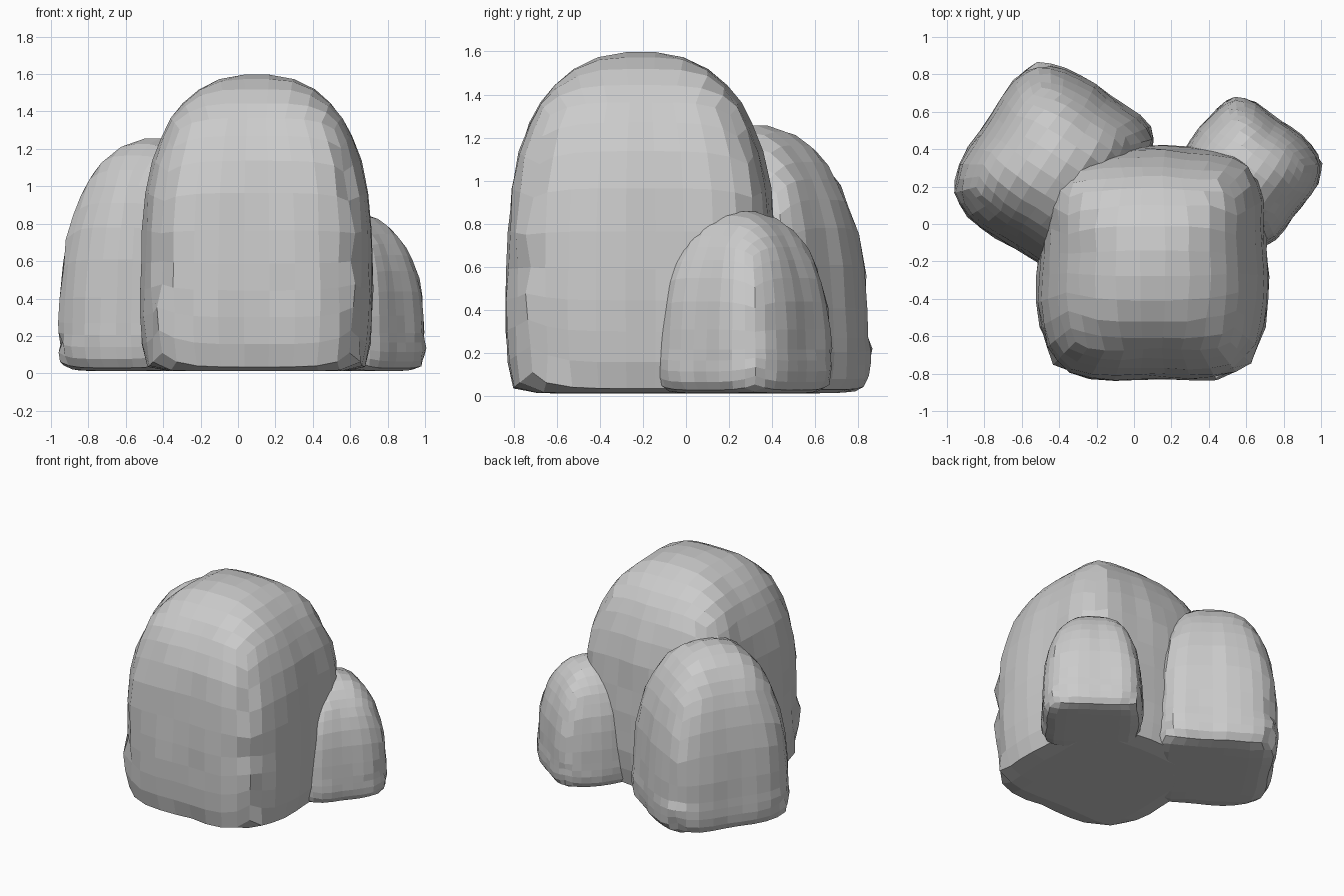
import bpy, bmesh, math, random
from mathutils import Vector, Matrix

if "Cube" in bpy.data.objects:
    bpy.data.objects.remove(bpy.data.objects["Cube"])


def boulder(name, centre, half, height, belly, angle, power, plan, foot, seed, chip):
    """Arched block: square-ish plan, domed top, flat foot, chipped upright edges."""
    rng = random.Random(seed)
    bm = bmesh.new()
    bmesh.ops.create_cube(bm, size=2)
    bmesh.ops.subdivide_edges(bm, edges=bm.edges[:], cuts=8, use_grid_fill=True)
    for v in bm.verts:
        x, y, z = v.co
        p = power if z > 0 else foot
        side = (abs(x) ** plan + abs(y) ** plan) ** (1 / plan)
        r = (side ** p + abs(z) ** p) ** (-1 / p)
        x, y, z = x * r, y * r, z * r
        # rough surface, strongest on the upright corners, with shallow upright ridges
        big, small = max(abs(x), abs(y)), min(abs(x), abs(y))
        corner = (small / big) ** 3 if big > 0.45 else 0
        k = 1 + rng.uniform(-0.01, 0.01) + corner * rng.uniform(-chip, chip)
        k += 0.012 * math.sin(7 * math.atan2(y, x) + seed)
        if z < 0:
            k *= 1 + 0.02 * math.sin(math.pi * -z) - 0.02 * z * z
        x, y = x * k * half[0], y * k * half[1]
        z = belly + z * ((height - belly) if z > 0 else (belly - 0.012))
        v.co = (x, y, z)
    bm.transform(Matrix.Translation(Vector((*centre, 0))) @ Matrix.Rotation(math.radians(angle), 4, 'Z'))
    bmesh.ops.recalc_face_normals(bm, faces=bm.faces[:])
    me = bpy.data.meshes.new(name)
    bm.to_mesh(me)
    bm.free()
    ob = bpy.data.objects.new(name, me)
    bpy.context.collection.objects.link(ob)
    return ob


# tall front boulder, medium back-left boulder, small back-right boulder
boulder("large_boulder", (0.10, -0.21), (0.605, 0.615), 1.60, 0.66, 0, 2.4, 4.3, 20, 3, 0.035)
boulder("medium_boulder", (-0.43, 0.31), (0.43, 0.48), 1.26, 0.30, -33, 2.25, 4.0, 11, 8, 0.03)
boulder("small_boulder", (0.60, 0.27), (0.34, 0.335), 0.86, 0.24, -37, 2.2, 3.8, 10, 5, 0.025)
